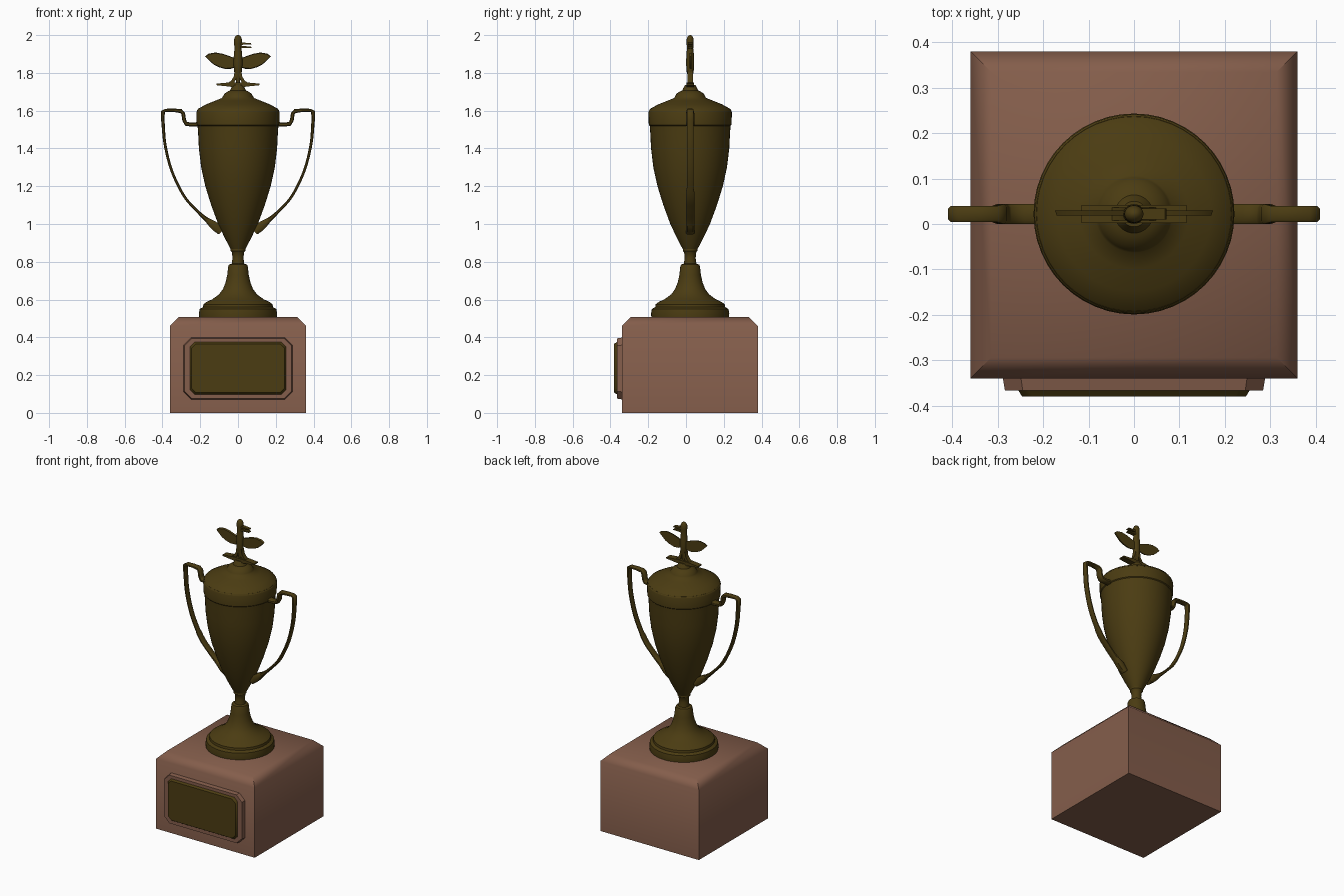
import bpy, bmesh, math
from mathutils import Vector

if "Cube" in bpy.data.objects:
    bpy.data.objects.remove(bpy.data.objects["Cube"])

CY = 0.022  # depth of the cup axis


def material(name, rgb):
    m = bpy.data.materials.new(name)
    m.diffuse_color = (*rgb, 1)
    m.use_nodes = True
    m.node_tree.nodes["Principled BSDF"].inputs["Base Color"].default_value = m.diffuse_color
    return m


GOLD = material("aged_gold", (0.07, 0.045, 0.006))
WOOD = material("red_brown_wood", (0.23, 0.11, 0.07))


def finish(name, bm, mat, angle=40):
    bmesh.ops.recalc_face_normals(bm, faces=bm.faces)
    me = bpy.data.meshes.new(name)
    bm.to_mesh(me)
    bm.free()
    me.materials.append(mat)
    ob = bpy.data.objects.new(name, me)
    bpy.context.collection.objects.link(ob)
    bpy.ops.object.select_all(action='DESELECT')
    ob.select_set(True)
    bpy.context.view_layer.objects.active = ob
    bpy.ops.object.shade_smooth_by_angle(angle=math.radians(angle))
    return ob


def bridge(bm, rings, closed_ends=True):
    for a, b in zip(rings, rings[1:]):
        n = len(a)
        for i in range(n):
            bm.faces.new((a[i], a[(i + 1) % n], b[(i + 1) % n], b[i]))
    if closed_ends:
        bm.faces.new(rings[0])
        bm.faces.new(rings[-1])


def lathe(name, profile, mat, segs=48, flat=1.0):
    bm = bmesh.new()
    rings = [[bm.verts.new((r * math.cos(math.tau * i / segs),
                            CY + flat * r * math.sin(math.tau * i / segs), z))
              for i in range(segs)] for r, z in profile]
    bridge(bm, rings)
    return finish(name, bm, mat)


def slab(name, outline, y0, y1, mat, inset=0.0):
    """Outline in x/z extruded from y0 (front) to y1; the front may shrink."""
    bm = bmesh.new()
    cx = sum(p[0] for p in outline) / len(outline)
    cz = sum(p[1] for p in outline) / len(outline)
    w = max(abs(p[0] - cx) for p in outline)
    h = max(abs(p[1] - cz) for p in outline)
    back = [bm.verts.new((x, y1, z)) for x, z in outline]
    front = [bm.verts.new((cx + (x - cx) * (1 - inset / w), y0,
                           cz + (z - cz) * (1 - inset / h))) for x, z in outline]
    bridge(bm, [back, front])
    return finish(name, bm, mat)


def cut_rect(x, z0, z1, c):
    return [(-x + c, z0), (x - c, z0), (x, z0 + c), (x, z1 - c),
            (x - c, z1), (-x + c, z1), (-x, z1 - c), (-x, z0 + c)]


def smooth_path(pts, steps=6):
    """Catmull-Rom curve through the points."""
    p = [Vector(q) for q in pts]
    p = [2 * p[0] - p[1]] + p + [2 * p[-1] - p[-2]]
    out = []
    for i in range(1, len(p) - 2):
        a, b, c, d = p[i - 1:i + 3]
        for k in range(steps):
            t = k / steps
            out.append(0.5 * (2 * b + (c - a) * t + (2 * a - 5 * b + 4 * c - d) * t * t
                              + (3 * b - a - 3 * c + d) * t ** 3))
    return out + [p[-2]]


# Plinth with chamfered top edges
bm = bmesh.new()
bmesh.ops.create_cube(bm, size=1)
for v in bm.verts:
    v.co = (v.co.x * 0.72, 0.02 + v.co.y * 0.72, (v.co.z + 0.5) * 0.507)
top = [e for e in bm.edges if all(v.co.z > 0.5 for v in e.verts)]
bmesh.ops.bevel(bm, geom=top, offset=0.046, segments=1, affect='EDGES')
finish("plinth", bm, WOOD, 50)

# Nameplate and its wooden frame
slab("plaque_frame", cut_rect(0.29, 0.07, 0.40, 0.04), -0.366, -0.33, WOOD, 0.006)
slab("plaque_plate", cut_rect(0.258, 0.095, 0.378, 0.025), -0.38, -0.36, GOLD, 0.012)

# Foot and stem
lathe("foot", [(0.205, 0.50), (0.207, 0.525), (0.203, 0.55), (0.185, 0.56),
               (0.183, 0.575), (0.165, 0.588), (0.135, 0.602), (0.10, 0.628),
               (0.08, 0.655), (0.066, 0.69), (0.057, 0.73), (0.052, 0.775),
               (0.048, 0.785), (0.033, 0.79), (0.029, 0.82), (0.032, 0.85),
               (0.039, 0.858), (0.039, 0.87)], GOLD)

# Bowl and rim
lathe("bowl", [(0.036, 0.862), (0.046, 0.88), (0.072, 0.93), (0.105, 1.0),
               (0.142, 1.1), (0.173, 1.2), (0.195, 1.3), (0.207, 1.4),
               (0.211, 1.48), (0.214, 1.52), (0.219, 1.525), (0.221, 1.59),
               (0.215, 1.605)], GOLD)

# Domed lid with stepped finial base
lathe("lid", [(0.219, 1.598), (0.211, 1.61), (0.17, 1.633), (0.12, 1.653), (0.085, 1.667),
              (0.08, 1.675), (0.072, 1.69), (0.052, 1.703), (0.042, 1.707),
              (0.036, 1.72), (0.028, 1.735)], GOLD)

# Handles: swept strap, mirrored; stations are (x, z, in-plane thickness)
arc = smooth_path([(0.398, 1.55, 0.018), (0.386, 1.42, 0.015), (0.350, 1.28, 0.014),
                   (0.287, 1.15, 0.014), (0.222, 1.075, 0.015),
                   (0.168, 1.025, 0.024), (0.125, 0.99, 0.045), (0.092, 0.955, 0.03)])
stations = [Vector(s) for s in [(0.20, 1.528, 0.026), (0.24, 1.526, 0.022),
            (0.275, 1.530, 0.022), (0.285, 1.550, 0.020), (0.290, 1.585, 0.020),
            (0.302, 1.598, 0.022), (0.34, 1.602, 0.018), (0.385, 1.602, 0.016),
            (0.398, 1.594, 0.022)]] + arc
for side, label in ((-1, "left"), (1, "right")):
    bm = bmesh.new()
    rings = []
    for i, s in enumerate(stations):
        a, b = stations[max(i - 1, 0)], stations[min(i + 1, len(stations) - 1)]
        t = Vector((b.x - a.x, b.y - a.y)).normalized()
        n = Vector((-t.y, t.x)) * s.z / 2
        d = 0.022 if s.x < 0.3 else 0.018
        ring = []
        for u, w in ((1, .65), (.5, 1), (-.5, 1), (-1, .65), (-1, -.65),
                     (-.5, -1), (.5, -1), (1, -.65)):
            ring.append(bm.verts.new((side * (s.x + n.x * u), CY + d * w, s.y + n.y * u)))
        rings.append(ring)
    bridge(bm, rings)
    finish(label + "_handle", bm, GOLD, 50)

# Perch bar under the bird
slab("perch", [(-0.115, 1.735), (-0.05, 1.728), (0, 1.722), (0.05, 1.728), (0.115, 1.735),
               (0.115, 1.743), (0.04, 1.75), (-0.04, 1.75), (-0.115, 1.743)],
     CY - 0.02, CY + 0.02, GOLD)

# Bird: body and head
lathe("bird_body", [(0.010, 1.745), (0.014, 1.78), (0.021, 1.81), (0.024, 1.85),
                    (0.022, 1.90), (0.018, 1.93), (0.021, 1.955), (0.021, 1.978),
                    (0.014, 1.994), (0.004, 2.0)], GOLD, 20, 0.9)

# Open beak
for name, z in (("upper_beak", 1.954), ("lower_beak", 1.936)):
    slab(name, [(0.01, z - 0.006), (0.045, z - 0.004), (0.072, z - 0.003),
                (0.068, z + 0.003), (0.045, z + 0.005), (0.01, z + 0.008)],
         CY - 0.012, CY + 0.012, GOLD)

# Spread wings and splayed legs, mirrored
wing = [(0.01, 1.875), (0.04, 1.887), (0.08, 1.901), (0.12, 1.908), (0.155, 1.902),
        (0.174, 1.888), (0.155, 1.868), (0.13, 1.845), (0.10, 1.830),
        (0.065, 1.820), (0.035, 1.822), (0.01, 1.832)]
leg = [(0.0, 1.81), (0.018, 1.81), (0.022, 1.782), (0.034, 1.762), (0.054, 1.744),
       (0.022, 1.744), (0.010, 1.77)]
for side, label in ((-1, "left"), (1, "right")):
    slab(label + "_wing", [(side * x, z) for x, z in wing], CY - 0.003, CY + 0.008, GOLD, 0.004)
    slab(label + "_leg", [(side * x, z) for x, z in leg], CY - 0.014, CY + 0.014, GOLD)
